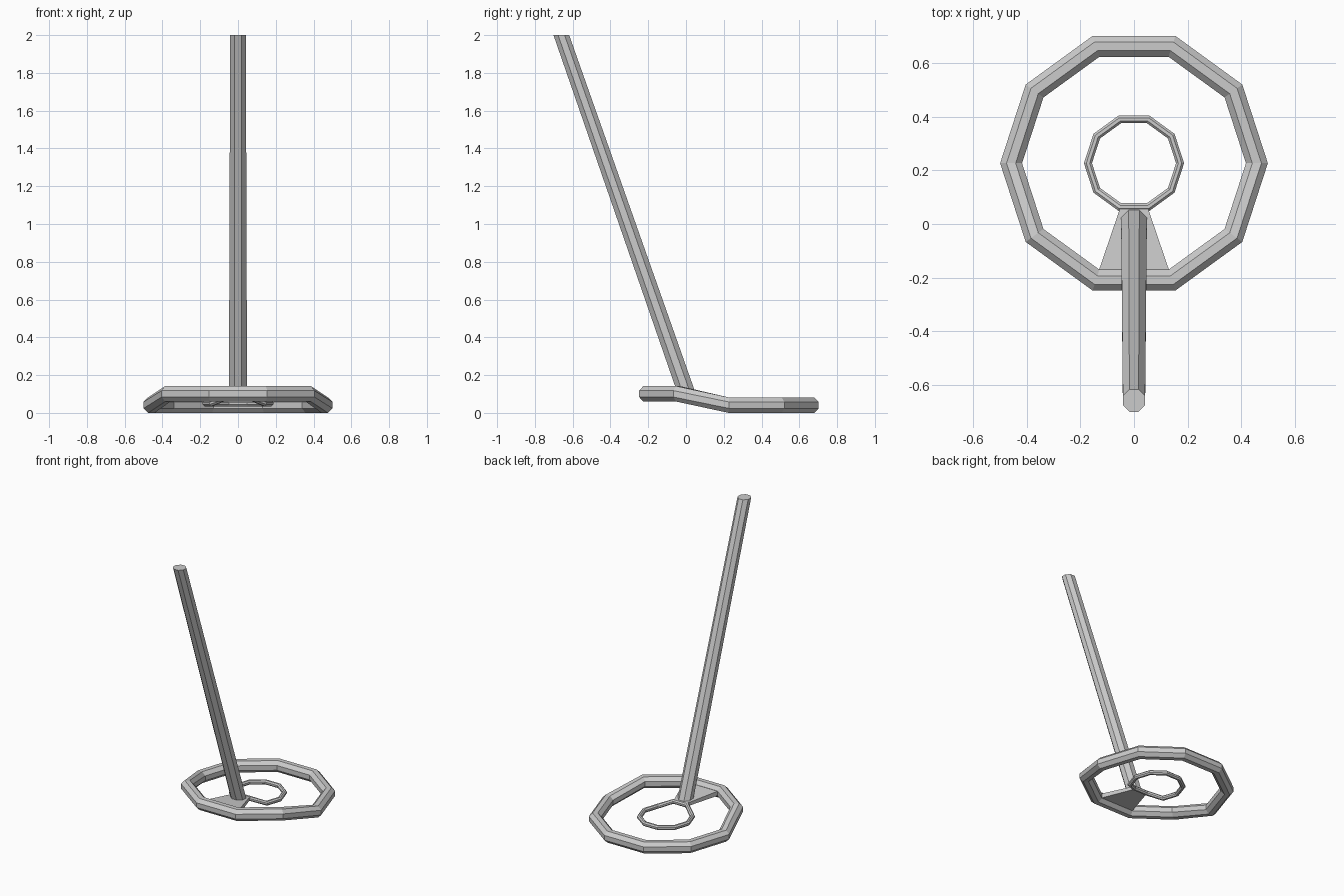
import bpy, bmesh
from math import sin, cos, pi

if "Cube" in bpy.data.objects:
    bpy.data.objects.remove(bpy.data.objects["Cube"])

CENTRE_Y = 0.227  # shared centre of both rings


def finish(bm, name):
    bmesh.ops.recalc_face_normals(bm, faces=bm.faces)
    mesh = bpy.data.meshes.new(name)
    bm.to_mesh(mesh)
    bm.free()
    obj = bpy.data.objects.new(name, mesh)
    bpy.context.collection.objects.link(obj)
    return obj


def bridge(bm, a, b):
    n = len(a)
    for i in range(n):
        bm.faces.new((a[i], a[(i + 1) % n], b[(i + 1) % n], b[i]))


def loft(name, sections):
    bm = bmesh.new()
    loops = [[bm.verts.new(p) for p in s] for s in sections]
    for a, b in zip(loops, loops[1:]):
        bridge(bm, a, b)
    bm.faces.new(loops[0])
    bm.faces.new(loops[-1])
    return finish(bm, name)


def ring(name, radius, tube, height):
    """Ten-sided ring of octagonal tube; height(sine) lifts the front."""
    bm = bmesh.new()
    loops = []
    circ = tube / cos(pi / 8)
    for i in range(10):
        a = i * pi / 5
        loop = []
        for j in range(8):
            t = (j + 0.5) * pi / 4
            r = radius + circ * cos(t)
            z = height(sin(a)) + circ * sin(t)
            loop.append(bm.verts.new((r * cos(a), CENTRE_Y + r * sin(a), z)))
        loops.append(loop)
    for i in range(10):
        bridge(bm, loops[i], loops[(i + 1) % 10])
    return finish(bm, name)


# Search coil rings, front edges stepped up
ring("outer_ring", 0.459, 0.041, lambda s: 0.101 if s < -0.3 else 0.041)
ring("inner_ring", 0.172, 0.015, lambda s: 0.085 if s < -0.8 else 0.05)


# Tapered bracket joining the rings under the shaft
def slab(half, y, low, high):
    return [(-half, y, low), (half, y, low), (half, y, high), (-half, y, high)]


loft("bracket", [slab(0.137, -0.19, 0.085, 0.118),
                 slab(0.05, 0.065, 0.075, 0.098)])


# Leaning octagonal shaft with level ends
def octagon(radius, y, z):
    return [(radius * cos((k + 0.5) * pi / 4),
             y + radius * sin((k + 0.5) * pi / 4), z) for k in range(8)]


loft("shaft", [octagon(0.052, 0.008, 0.09), octagon(0.045, -0.66, 2.0)])
